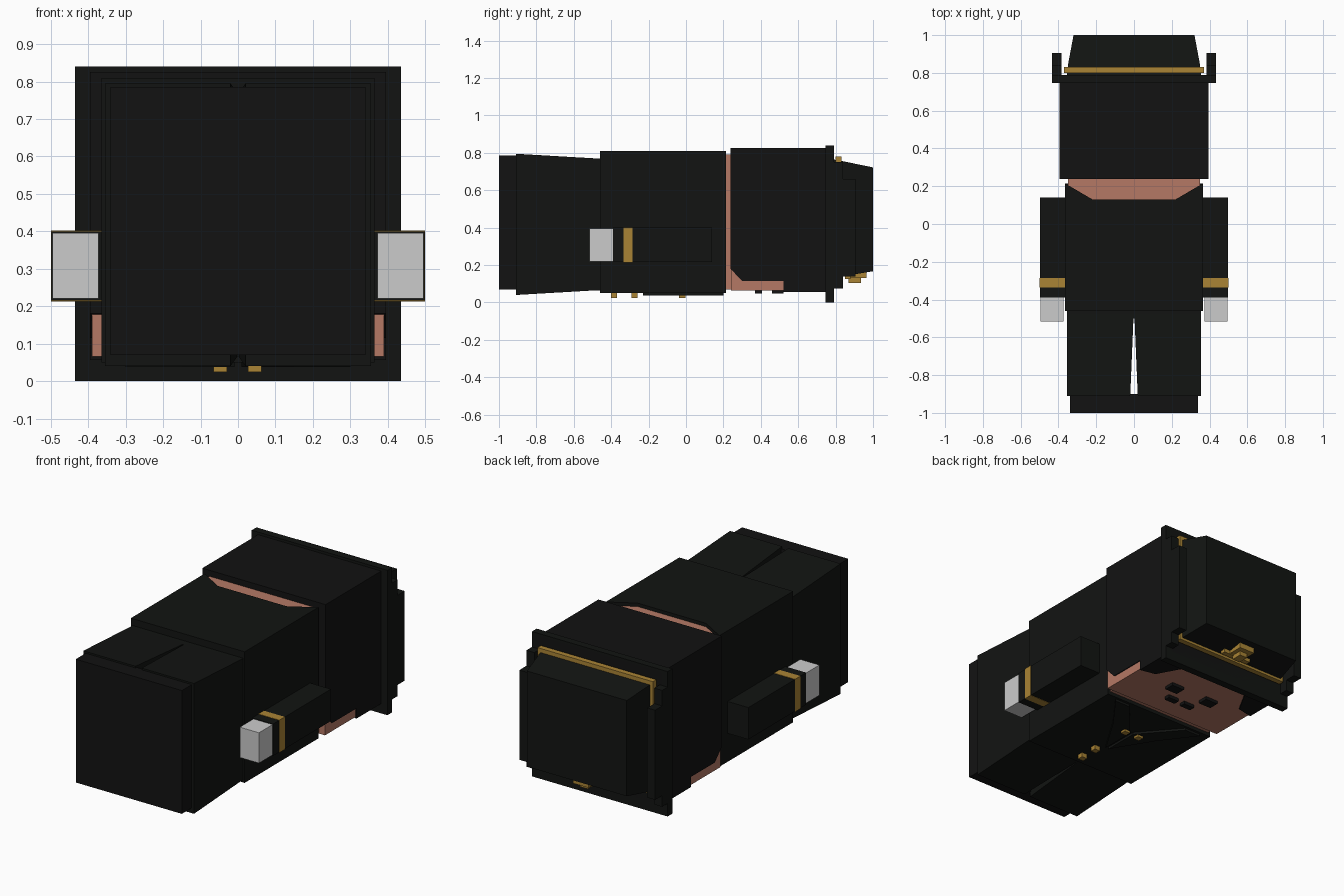
import bpy, bmesh

if "Cube" in bpy.data.objects:
    bpy.data.objects.remove(bpy.data.objects["Cube"])


def material(name, rgb):
    m = bpy.data.materials.new(name)
    m.diffuse_color = (*rgb, 1)
    m.use_nodes = True
    m.node_tree.nodes["Principled BSDF"].inputs["Base Color"].default_value = m.diffuse_color
    return m


BLACK = material("black cloth", (0.006, 0.006, 0.006))
COAT = material("dark green cloth", (0.006, 0.007, 0.006))
GOLD = material("gold trim", (0.40, 0.23, 0.035))
SKIN = material("skin", (0.46, 0.19, 0.13))


def loft(name, a, b, mat=None):
    """Solid between two matching outlines."""
    bm = bmesh.new()
    va = [bm.verts.new(p) for p in a]
    vb = [bm.verts.new(p) for p in b]
    n = len(va)
    bm.faces.new(va)
    bm.faces.new(vb[::-1])
    for i in range(n):
        bm.faces.new((va[i], vb[i], vb[(i + 1) % n], va[(i + 1) % n]))
    bmesh.ops.recalc_face_normals(bm, faces=bm.faces)
    me = bpy.data.meshes.new(name)
    bm.to_mesh(me)
    bm.free()
    ob = bpy.data.objects.new(name, me)
    bpy.context.collection.objects.link(ob)
    if mat:
        me.materials.append(mat)
    return ob


def taper(name, y0, r0, y1, r1, mat=None):
    """Block along y; each r is (x0, x1, z0, z1)."""
    def ring(y, r):
        return [(r[0], y, r[2]), (r[1], y, r[2]), (r[1], y, r[3]), (r[0], y, r[3])]
    return loft(name, ring(y0, r0), ring(y1, r1), mat)


def box(name, x, y, z, mat=None):
    r = (*x, *z)
    return taper(name, y[0], r, y[1], r, mat)


def plate(name, pts, z, mat):
    """Outline in x, y extruded along z."""
    return loft(name, [(x, y, z[0]) for x, y in pts], [(x, y, z[1]) for x, y in pts], mat)


def side_plate(name, pts, x, mat):
    """Outline in y, z extruded along x."""
    return loft(name, [(x[0], *p) for p in pts], [(x[1], *p) for p in pts], mat)


def span(s, a, b):
    return tuple(sorted((s * a, s * b)))


# Boots, belt and trouser legs with a narrow slit between them
box("boots", (-.34, .34), (-1, -.9), (.07, .785), BLACK)
box("belt", (-.355, .355), (-.5, -.44), (.065, .77), COAT)
for s in (-1, 1):
    taper("trouser_leg", -.91, (*span(s, .02, .355), .04, .795),
          -.48, (*span(s, .002, .355), .065, .77), COAT)

# Coat: main block, scooped back panel, lapels
box("coat", (-.365, .365), (-.46, .215), (.05, .74), COAT)
plate("coat_back", [(-.365, -.46), (.365, -.46), (.365, .215), (.22, .13),
                    (-.22, .13), (-.365, .215)], (.74, .81), COAT)
for s in (-1, 1):
    plate("lapel", [(s * .01, -.23), (s * .15, 0), (s * .3, .2), (s * .2, .2), (s * .01, -.02)],
          (.037, .052), COAT)
for x, y in [(.045, -.385), (.045, -.275), (.045, -.02), (-.048, -.02)]:
    box("button", (x - .018, x + .018), (y - .017, y + .017), (.024, .052), GOLD)

# Arms with cuffs and hands
for s in (-1, 1):
    box("sleeve", span(s, .36, .498), (-.39, .14), (.215, .4), COAT)
    box("cuff_band", span(s, .365, .5), (-.335, -.285), (.213, .402), GOLD)
    box("hand", span(s, .372, .495), (-.515, -.385), (.22, .396))

# Neck and face
box("neck", (-.35, .35), (.12, .3), (.07, .79), SKIN)
box("face", (-.39, .39), (.24, .76), (.065, .18), SKIN)
for s in (-1, 1):
    box("eye", span(s, .08, .16), (.46, .52), (.047, .066), BLACK)
    box("mustache", span(s, .02, .09), (.37, .405), (.047, .066), BLACK)

# Hair: cap cut away at the jaw, with a fringe framing the face
side_plate("hair", [(.238, .825), (.238, .18), (.3, .115), (.79, .115), (.79, .825)],
           (-.395, .395), BLACK)
plate("hair_fringe", [(.395, .52), (.395, .79), (-.395, .79), (-.395, .52), (-.3, .54),
                      (-.2, .72), (.2, .72), (.3, .54)], (.056, .115), BLACK)

# Hat: brim, turned-up sides, crown, gold band and badge
box("hat_brim", (-.435, .435), (.747, .79), (0, .84), COAT)
for s in (-1, 1):
    side_plate("brim_side", [(.78, .075), (.84, .075), (.84, .14), (.905, .14),
                             (.905, .66), (.84, .66), (.84, .75), (.78, .75)],
               span(s, .385, .435), COAT)
taper("crown", .785, (-.355, .355, .135, .765), .84, (-.35, .35, .14, .755), COAT)
taper("crown_top", .84, (-.35, .35, .14, .755), 1, (-.32, .32, .167, .722), COAT)
box("hat_band", (-.37, .37), (.8, .832), (.125, .78), GOLD)
box("badge_bar", (-.09, .09), (.85, .88), (.125, .16), GOLD)
box("badge_plate", (-.05, .05), (.88, .965), (.13, .17), GOLD)
box("badge_boss", (-.025, .025), (.87, .935), (.105, .15), GOLD)
